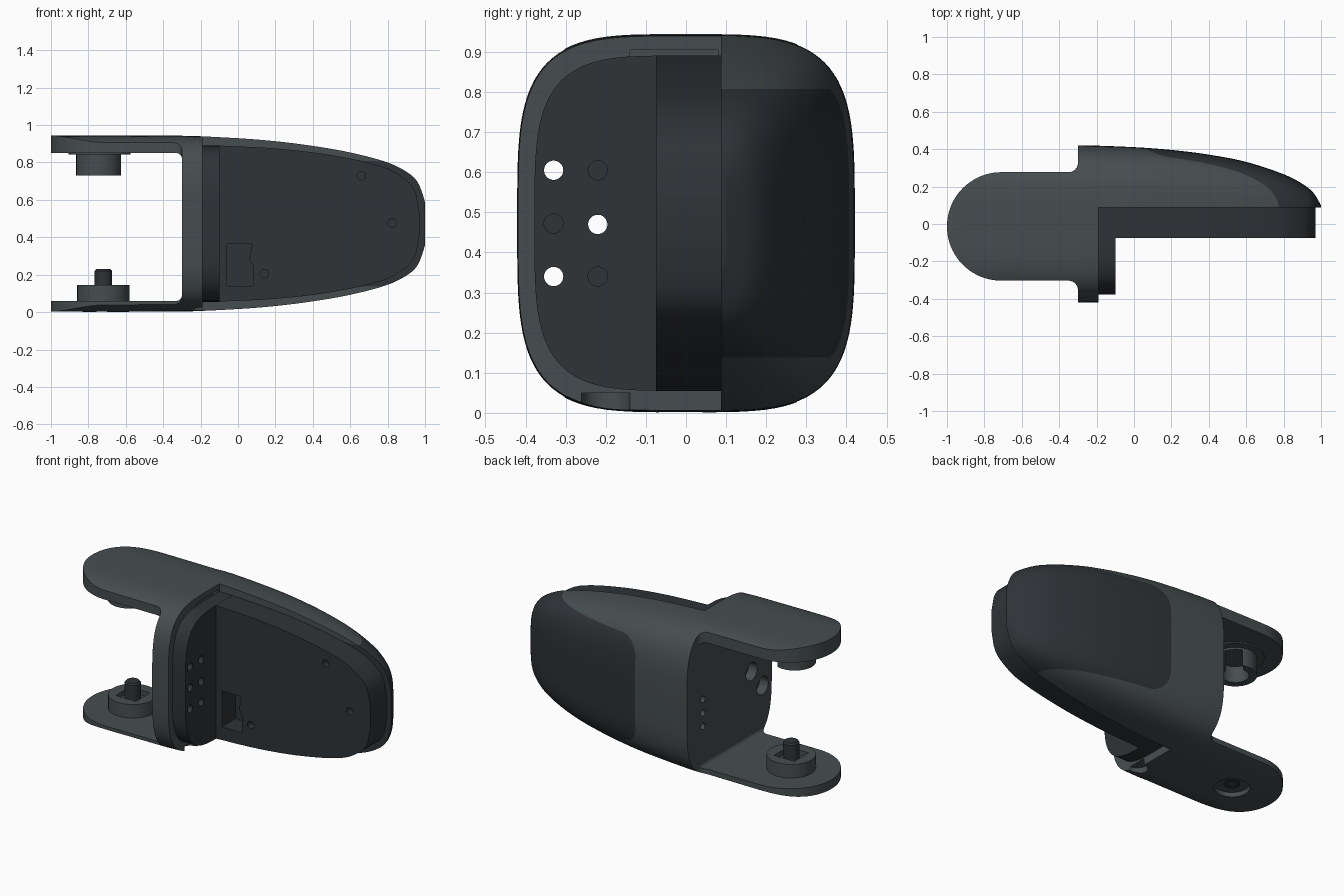
import bpy, bmesh
from math import sin, cos, pi, radians
from mathutils import Vector

if "Cube" in bpy.data.objects:
    bpy.data.objects.remove(bpy.data.objects["Cube"])

CZ = 0.473      # height of the shell's centre line
N = 3.9         # roundness of the superellipse section


def material(name, r, g, b):
    m = bpy.data.materials.new(name)
    m.diffuse_color = (r, g, b, 1)
    m.use_nodes = True
    m.node_tree.nodes["Principled BSDF"].inputs["Base Color"].default_value = m.diffuse_color
    return m


GREY = material("slate_grey", 0.062, 0.076, 0.08)
DARK = material("charcoal", 0.028, 0.033, 0.038)


def finish(name, bm, *mats):
    bmesh.ops.recalc_face_normals(bm, faces=bm.faces)
    me = bpy.data.meshes.new(name)
    bm.to_mesh(me)
    bm.free()
    ob = bpy.data.objects.new(name, me)
    bpy.context.collection.objects.link(ob)
    for m in mats:
        me.materials.append(m)
    return ob


def loft(name, rings, *mats):
    bm = bmesh.new()
    rows = [[bm.verts.new(p) for p in ring] for ring in rings]
    n = len(rows[0])
    for a, b in zip(rows, rows[1:]):
        for i in range(n):
            bm.faces.new((a[i], a[(i + 1) % n], b[(i + 1) % n], b[i]))
    bm.faces.new(rows[0])
    bm.faces.new(rows[-1])
    return finish(name, bm, *mats)


def prism(name, pts, axis, a, b, mat=GREY):
    place = {'x': lambda u, v, w: (w, u, v), 'y': lambda u, v, w: (u, w, v),
             'z': lambda u, v, w: (u, v, w)}[axis]
    return loft(name, [[place(u, v, w) for u, v in pts] for w in (a, b)], mat)


def arc(cx, cy, r, a0, a1, n=10):
    return [(cx + r * cos(radians(a0 + (a1 - a0) * i / n)),
             cy + r * sin(radians(a0 + (a1 - a0) * i / n))) for i in range(n + 1)]


def cyl(name, axis, u, v, r, a, b, mat=GREY):
    return prism(name, arc(u, v, r, 0, 360, 40)[:-1], axis, a, b, mat)


def box(name, x0, x1, y0, y1, z0, z1, mat=GREY):
    return prism(name, [(x0, y0), (x1, y0), (x1, y1), (x0, y1)], 'z', z0, z1, mat)


def boolean(ob, op, *cutters):
    bpy.context.view_layer.objects.active = ob
    for c in cutters:
        c.hide_render = True
        m = ob.modifiers.new("cut", 'BOOLEAN')
        m.operation, m.object, m.solver = op, c, 'EXACT'
        bpy.ops.object.modifier_apply(modifier=m.name)
        bpy.data.objects.remove(c)


def smooth(ob, angle=30):
    bpy.ops.object.select_all(action='DESELECT')
    ob.select_set(True)
    bpy.context.view_layer.objects.active = ob
    bpy.ops.object.shade_smooth_by_angle(angle=radians(angle))


def curve(table, x):
    # smooth interpolation through (x, value) pairs
    k = max(i for i in range(len(table) - 1) if x >= table[i][0] or i == 0)

    def slope(i):
        p, q = table[max(i - 1, 0)], table[min(i + 1, len(table) - 1)]
        return (q[1] - p[1]) / (q[0] - p[0])
    (x0, y0), (x1, y1) = table[k], table[k + 1]
    h = x1 - x0
    t = (x - x0) / h
    return (y0 * (1 + 2 * t) * (1 - t) ** 2 + slope(k) * h * t * (1 - t) ** 2
            + y1 * t * t * (3 - 2 * t) + slope(k + 1) * h * t * t * (t - 1))


def section(w, h, n=96):
    def p(c):
        return (1 if c > 0 else -1) * abs(c) ** (2 / N)
    return [(w * p(cos(2 * pi * (i + .5) / n)), CZ + h * p(sin(2 * pi * (i + .5) / n)))
            for i in range(n)]


# Shell: superellipse loft tapering to the nose
HALF_H = [(-1, .471), (-.3, .47), (0, .457), (.2, .441), (.4, .416), (.6, .381),
          (.8, .328), (.9, .28), (.96, .228), (1, .14)]
HALF_W = [(-1, .422), (-.3, .421), (0, .411), (.2, .396), (.4, .371), (.6, .332),
          (.8, .266), (.9, .215), (.96, .166), (1, .1)]
xs = [-1, -.65] + [1 - 1.3 * (1 - i / 48) ** 1.5 for i in range(49)]
shell = loft("shell", [[(x, y, z) for y, z in section(curve(HALF_W, x), curve(HALF_H, x))]
                       for x in xs], GREY, DARK)

# Plan outline: rounded ears, fillets, end wall and rear half
EY = -.013
plan = (arc(-.71, EY, .29, 90, 270, 40) + arc(-.35, EY - .34, .05, 90, 0)
        + [(-.3, -.6), (-.19, -.6), (-.19, .087), (1.1, .087), (1.1, .6), (-.3, .6)]
        + arc(-.35, EY + .34, .05, 0, -90))
boolean(shell, 'INTERSECT', prism("plan_cut", plan, 'z', -.2, 1.2))
gap = [(-1.2, .06)] + arc(-.33, .09, .03, -90, 0) + arc(-.33, .82, .03, 0, 90) + [(-1.2, .85)]
boolean(shell, 'DIFFERENCE', prism("gap_cut", gap, 'y', -.6, .6))

# Wall holes, counterbores, rim notches and underside recess
THROUGH = [(-.33, .605), (-.33, .34), (-.22, .47)]
BLIND = [(-.33, .472), (-.22, .605), (-.22, .34)]
for y, z in THROUGH:
    boolean(shell, 'DIFFERENCE', cyl("bore", 'x', y, z, .024, -.4, -.15),
            cyl("counterbore", 'x', y, z, .056, -.4, -.24))
for z in (.31, .395, .48):
    boolean(shell, 'DIFFERENCE', cyl("pin_hole", 'x', .26, z, .02, -.4, -.26))
boolean(shell, 'DIFFERENCE', box("top_notch", -.23, -.15, -.14, .08, .86, .905),
        cyl("bottom_notch", 'z', -.19, -.2, .06, -.1, .05),
        cyl("underside_recess", 'z', -.72, EY, .1, -.1, .03))

# Dark back panel: split the surface along a rounded outline, then colour it
r, half = .12, .335
edge = arc(.07 + r, CZ + half - r, r, 90, 180, 8) + arc(.07 + r, CZ - half + r, r, 180, 270, 8)
edge = [(1.2, CZ + half)] + edge + [(1.2, CZ - half)]
planes = [(Vector((a[0], 0, a[1])), Vector((b[1] - a[1], 0, a[0] - b[0])).normalized())
          for a, b in zip(edge, edge[1:])]
bm = bmesh.new()
bm.from_mesh(shell.data)
for co, no in planes:
    near = [f for f in bm.faces if f.calc_center_median().x > .02]
    geom = near + list({e for f in near for e in f.edges}) + list({v for f in near for v in f.verts})
    bmesh.ops.bisect_plane(bm, geom=geom, plane_co=co, plane_no=no, dist=1e-5)
inside = Vector((.5, 0, CZ))
for f in bm.faces:
    c = f.calc_center_median()
    f.material_index = int(all((c - co).dot(no) * (inside - co).dot(no) > 0 for co, no in planes))
bm.to_mesh(shell.data)
bm.free()
smooth(shell)

# Dark inner block with flange plate
tip = [(-.12, .418), (-.1, .417), (.2, .402), (.5, .366), (.78, .302), (.9, .232), (.95, .165), (.97, .06)]
bx = [-.12 + 1.09 * (1 - (1 - i / 30) ** 1.8) for i in range(31)]
top = [(x, curve(tip, x)) for x in bx]
outline = [(x, CZ + h) for x, h in top] + [(x, CZ - h) for x, h in reversed(top)]
block = prism("inner_block", outline, 'y', -.075, .089, DARK)
flange = [(y, z) for y, z in section(.378, .418) if y < .07]
lo = min(i for i, p in enumerate(flange) if p[0] < .07)
flange = [(.089, CZ + .418)] + flange[lo:] + [(.089, CZ - .418)]
boolean(block, 'UNION', prism("flange", flange, 'x', -.192, -.1, DARK))
for y, z in THROUGH:
    boolean(block, 'DIFFERENCE', cyl("bore", 'x', y, z, .024, -.3, 0, DARK))
for y, z in BLIND:
    boolean(block, 'DIFFERENCE', cyl("bore", 'x', y, z, .024, -.15, 0, DARK))
for x, z in ((.66, .73), (.825, .475), (.14, .205)):
    boolean(block, 'DIFFERENCE', cyl("screw_hole", 'y', x, z, .023, -.2, -.03, DARK))
pocket = [(-.06, .14), (.08, .14), (.08, .25), (.06, .28), (.075, .365), (-.06, .365)]
boolean(block, 'DIFFERENCE', prism("pocket", pocket, 'y', -.2, .06))
smooth(block)

# Upper hinge: thin washer and slotted tube
washer = cyl("upper_washer", 'z', -.74, EY, .165, .842, .855)
tube = cyl("upper_boss", 'z', -.745, EY, .12, .73, .85)
slot = [(-.745 + .707 * (u - v), EY + .707 * (u + v)) for u, v in ((0, -.05), (.2, -.05), (.2, .05), (0, .05))]
boolean(tube, 'DIFFERENCE', cyl("tube_bore", 'z', -.745, EY, .075, .6, .83),
        prism("tube_slot", slot, 'z', .6, .83))

# Lower hinge: boss with square recess and a pin
boss = cyl("lower_boss", 'z', -.72, EY, .14, .055, .145)
boolean(boss, 'DIFFERENCE', box("square_recess", -.79, -.65, EY - .07, EY + .07, .115, .3))
pin = loft("hinge_pin", [[(x, y, z) for x, y in arc(-.72, EY, r, 0, 360, 32)[:-1]]
                         for r, z in ((.046, .025), (.046, .22), (.038, .23))], DARK)
boolean(pin, 'DIFFERENCE', box("socket", -.74, -.70, EY - .02, EY + .02, -.1, .06))
for ob in (washer, tube, boss, pin):
    smooth(ob)
